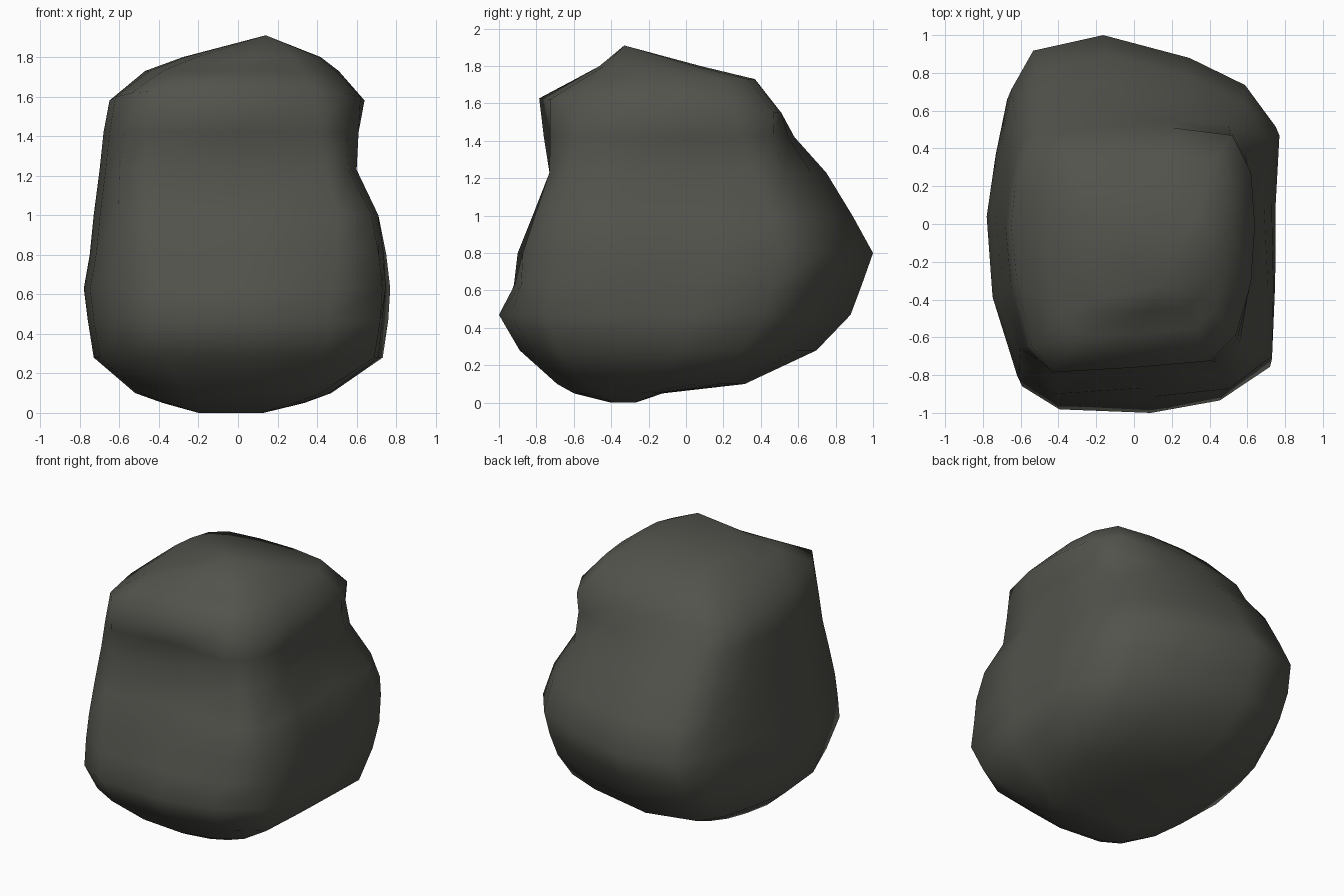
import bpy, bmesh, math

if "Cube" in bpy.data.objects:
    bpy.data.objects.remove(bpy.data.objects["Cube"])

# Plan outlines of the boulder (counter-clockwise from the front left corner)
LOWER = [(-.60, -.85), (-.40, -.98), (.09, -1.0), (.46, -.93), (.73, -.74), (.74, -.3),
         (.75, .1), (.77, .5), (.56, .74), (.3, .86), (-.19, 1.0), (-.56, .9),
         (-.66, .7), (-.72, .4), (-.77, .05), (-.74, -.4)]
WAIST = [(-.60, -.66), (-.46, -.73), (.0, -.65), (.44, -.73), (.56, -.63), (.60, -.35),
         (.57, .05), (.59, .36), (.50, .52), (.2, .66), (-.17, .74), (-.50, .69),
         (-.62, .52), (-.67, .25), (-.70, 0), (-.67, -.35)]
UPPER = [(-.54, -.64), (-.43, -.78), (.0, -.755), (.40, -.72), (.54, -.58), (.62, -.3),
         (.64, .0), (.62, .28), (.52, .48), (.2, .52), (-.15, .52), (-.45, .49),
         (-.58, .38), (-.63, .2), (-.65, 0), (-.62, -.3)]

# Sections: height, x min, x max, y min, y max, roundness
RINGS = [(0.00, -.20, .13, -.40, -.27, .9),
         (0.05, -.38, .34, -.60, -.12, .6),
         (0.10, -.52, .48, -.69, .32, .4),
         (0.28, -.73, .74, -.89, .70, .1),
         (0.47, -.76, .76, -1.0, .88, 0),
         (0.63, -.78, .77, -.92, .94, 0),
         (0.80, -.75, .75, -.90, 1.0, 0),
         (1.00, -.73, .71, -.82, .89, 0),
         (1.23, -.70, .60, -.73, .75, 0),
         (1.42, -.68, .61, -.76, .58, 0),
         (1.58, -.65, .64, -.785, .51, 0),
         (1.73, -.47, .51, -.60, .37, .1),
         (1.80, -.28, .42, -.47, .08, .3)]
PEAK = (.14, -.33, 1.91)


def normalised(points):
    xs, ys = zip(*points)
    fit = lambda v, a: 2 * (v - min(a)) / (max(a) - min(a)) - 1
    return [(fit(x, xs), fit(y, ys)) for x, y in points]


def blend(a, b, t):
    t = min(max(t, 0), 1)
    return [(p[0] + (q[0] - p[0]) * t, p[1] + (q[1] - p[1]) * t) for p, q in zip(a, b)]


low, mid, up = map(normalised, (LOWER, WAIST, UPPER))
bm = bmesh.new()
rings = []
for z, x0, x1, y0, y1, rnd in RINGS:
    outline = blend(blend(low, mid, (z - .5) / .7), up, (z - 1.23) / .35)
    ring = []
    for u, v in normalised(outline):
        s = 1 + (1 / math.hypot(u, v) - 1) * rnd
        x = (x0 + x1) / 2 + (x1 - x0) / 2 * u * s
        y = (y0 + y1) / 2 + (y1 - y0) / 2 * v * s
        # Upper front rim sits a little higher than the back
        h = z - .06 * y if 1.5 < z < 1.65 else z
        ring.append(bm.verts.new((x, y, h)))
    rings.append(ring)

# Skin between the sections, base and peak
n = len(LOWER)
for a, b in zip(rings, rings[1:]):
    for i in range(n):
        j = (i + 1) % n
        bm.faces.new((a[i], a[j], b[j], b[i]))
bm.faces.new(rings[0][::-1])
peak = bm.verts.new(PEAK)
for i in range(n):
    bm.faces.new((rings[-1][i], rings[-1][(i + 1) % n], peak))
bmesh.ops.recalc_face_normals(bm, faces=bm.faces[:])
for f in bm.faces:
    f.smooth = True

mesh = bpy.data.meshes.new("boulder")
bm.to_mesh(mesh)
bm.free()
stone = bpy.data.materials.new("dark grey stone")
stone.diffuse_color = (.086, .086, .074, 1)
stone.use_nodes = True
stone.node_tree.nodes["Principled BSDF"].inputs["Base Color"].default_value = stone.diffuse_color
mesh.materials.append(stone)
boulder = bpy.data.objects.new("boulder", mesh)
bpy.context.collection.objects.link(boulder)
